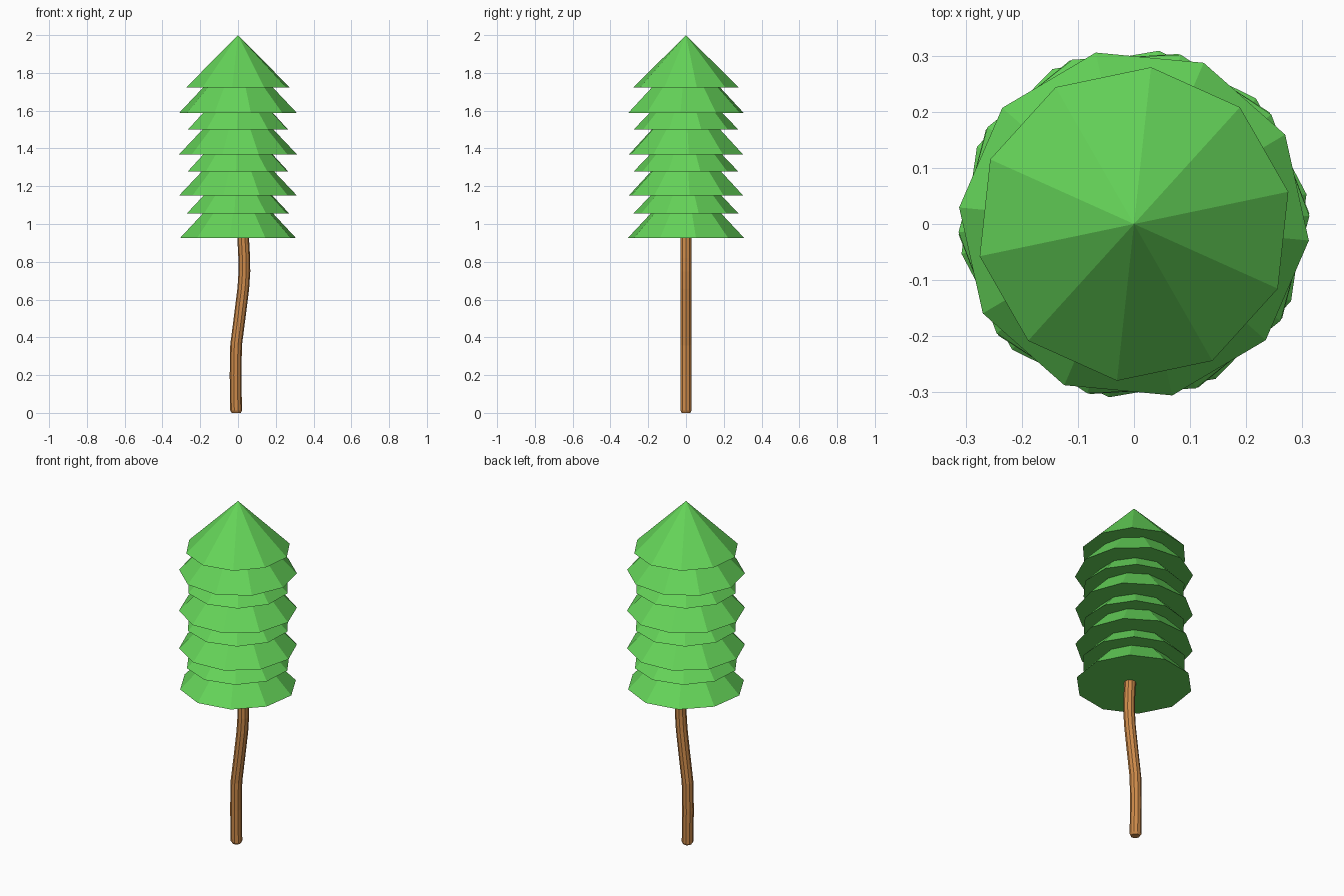
import bpy, bmesh, math
from mathutils import Vector

if "Cube" in bpy.data.objects:
    bpy.data.objects.remove(bpy.data.objects["Cube"])


def material(name, rgb):
    m = bpy.data.materials.new(name)
    m.diffuse_color = (*rgb, 1)
    m.use_nodes = True
    m.node_tree.nodes["Principled BSDF"].inputs["Base Color"].default_value = m.diffuse_color
    return m


leaf = material("leaf green", (0.13, 0.66, 0.10))
wood = material("warm wood", (0.62, 0.26, 0.07))


def finish(bm, name, mat):
    bmesh.ops.recalc_face_normals(bm, faces=bm.faces)
    me = bpy.data.meshes.new(name)
    bm.to_mesh(me)
    bm.free()
    me.materials.append(mat)
    bpy.context.collection.objects.link(bpy.data.objects.new(name, me))


# Foliage: stacked ten-sided cones (base height, radius, cone height, turn in degrees)
TIERS = [
    (1.722, 0.281, 0.278, 11.8),
    (1.588, 0.313, 0.33, 30.6),
    (1.500, 0.277, 0.29, 17),
    (1.368, 0.313, 0.33, 2.6),
    (1.278, 0.277, 0.29, 16),
    (1.150, 0.313, 0.33, 3.5),
    (1.055, 0.280, 0.29, 14),
    (0.925, 0.312, 0.33, 9.8),
]
for i, (z, r, h, turn) in enumerate(TIERS):
    bm = bmesh.new()
    ring = []
    for k in range(10):
        a = math.radians(turn + 36 * k)
        ring.append(bm.verts.new((r * math.cos(a), r * math.sin(a), z)))
    tip = bm.verts.new((0, 0, z + h))
    bm.faces.new(ring)
    for k in range(10):
        bm.faces.new((ring[k], ring[(k + 1) % 10], tip))
    finish(bm, f"foliage_tier_{i + 1}", leaf)

# Trunk: bent ten-sided tube with a slightly rounded foot (x, z, radius)
PATH = [(-0.009, 0.0, 0.024), (-0.010, 0.012, 0.031), (-0.013, 0.20, 0.031),
        (-0.010, 0.36, 0.031), (0.012, 0.53, 0.031), (0.028, 0.66, 0.031),
        (0.034, 0.75, 0.031), (0.033, 0.82, 0.031), (0.027, 0.93, 0.031),
        (0.018, 1.05, 0.031)]
bm = bmesh.new()
rings = []
for i, (x, z, r) in enumerate(PATH):
    lo, hi = PATH[max(i - 1, 0)], PATH[min(i + 1, len(PATH) - 1)]
    d = Vector((hi[0] - lo[0], 0, hi[1] - lo[1])).normalized()
    side = Vector((d.z, 0, -d.x)) if i > 1 else Vector((1, 0, 0))
    ring = []
    for k in range(10):
        a = math.radians(36 * k)
        p = Vector((x, 0, z)) + side * r * math.cos(a) + Vector((0, r * math.sin(a), 0))
        ring.append(bm.verts.new(p))
    rings.append(ring)
for a, b in zip(rings, rings[1:]):
    for k in range(10):
        n = (k + 1) % 10
        bm.faces.new((a[k], a[n], b[n], b[k]))
bm.faces.new(rings[0])
bm.faces.new(rings[-1])
finish(bm, "trunk", wood)
